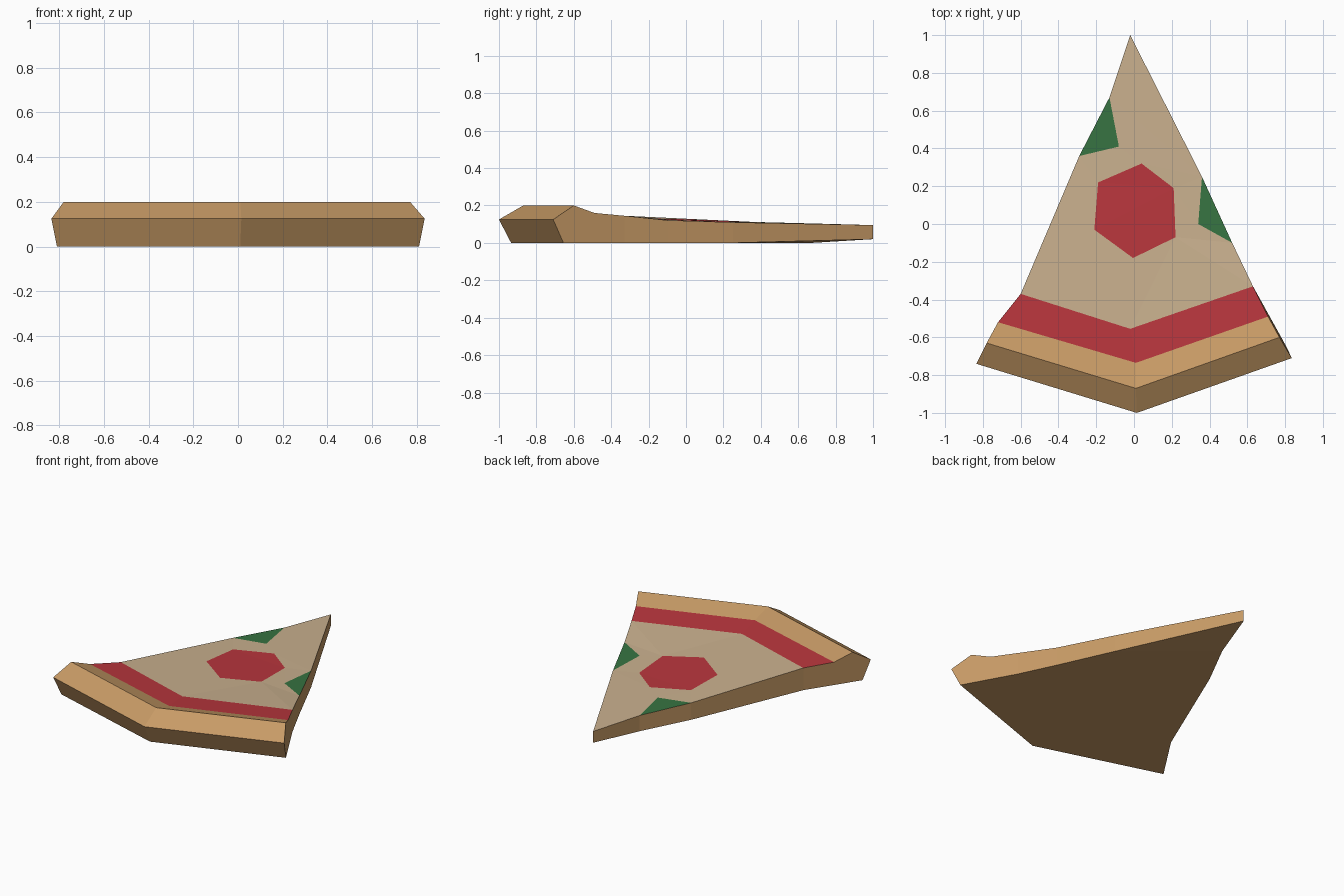
import bpy, bmesh
from mathutils import Vector
from mathutils.geometry import delaunay_2d_cdt

if "Cube" in bpy.data.objects:
    bpy.data.objects.remove(bpy.data.objects["Cube"])


def material(name, hex_rgb):
    lin = []
    for i in (0, 2, 4):
        c = int(hex_rgb[i:i + 2], 16) / 255
        lin.append(c / 12.92 if c < 0.04045 else ((c + 0.055) / 1.055) ** 2.4)
    m = bpy.data.materials.new(name)
    m.diffuse_color = (*lin, 1)
    m.use_nodes = True
    m.node_tree.nodes["Principled BSDF"].inputs["Base Color"].default_value = m.diffuse_color
    return m


CRUST = material("baked crust", "C89B66")
CHEESE = material("cheese", "C9B08E")
RED = material("tomato red", "B9363D")
GREEN = material("pepper green", "367341")


def make(name, faces, mats, index=None, facing=1):
    """Weld faces given as point lists; the broadest flat face points up (1) or down (-1)."""
    bm = bmesh.new()
    for i, pts in enumerate(faces):
        f = bm.faces.new([bm.verts.new(p) for p in pts])
        f.material_index = index[i] if index else 0
    bmesh.ops.remove_doubles(bm, verts=bm.verts, dist=1e-4)
    bmesh.ops.recalc_face_normals(bm, faces=bm.faces)
    bm.normal_update()
    flat = max(bm.faces, key=lambda f: abs(f.normal.z) * f.calc_area())
    if flat.normal.z * facing < 0:
        bmesh.ops.reverse_faces(bm, faces=bm.faces)
    me = bpy.data.meshes.new(name)
    bm.to_mesh(me)
    bm.free()
    for m in mats:
        me.materials.append(m)
    ob = bpy.data.objects.new(name, me)
    bpy.context.collection.objects.link(ob)
    return ob


def floor(p):
    return (p[0], p[1], 0)


# Crust cross-sections, bottom -> bulge -> ridge -> inner edge -> sauce edge
left = [(-.81, -.69, 0), (-.835, -.74, .125), (-.78, -.63, .2), (-.72, -.52, .16), (-.60, -.37, .147)]
mid = [(.01, -.935, 0), (.015, -1, .125), (.01, -.87, .2), (.01, -.735, .16), (-.02, -.555, .147)]
right = [(.81, -.655, 0), (.835, -.71, .125), (.77, -.60, .2), (.71, -.49, .16), (.63, -.33, .145)]

# Cut sides from the sauce edge to the tip
tip, tip_low = (-.02, 1, .095), (-.02, 1, .02)
left_side = [left[4], (-.29, .36, .112), (-.13, .67, .104)]
right_side = [right[4], (.52, -.10, .121), (.36, .25, .11)]

# Crust, cut sides and underside
base = []
for a, b in ((left, mid), (mid, right)):
    for i in range(3):
        base.append([a[i], b[i], b[i + 1], a[i + 1]])
for end, side in ((left, left_side), (right, right_side)):
    base.append(end + [floor(end[4])])
    for p, q in zip(side, side[1:]):
        base.append([p, q, floor(q), floor(p)])
    base.append([side[-1], tip, tip_low, floor(side[-1])])
base.append([left[0], mid[0], right[0]] + [floor(p) for p in right_side]
            + [floor(p) for p in reversed(left_side)])
base.append([floor(right_side[-1]), tip_low, floor(left_side[-1])])
make("crust_and_base", base, [CRUST], facing=-1)

# Sauce band inside the crust
make("sauce_band", [[a[3], b[3], b[4], a[4]] for a, b in ((left, mid), (mid, right))], [RED])

# Cheese top with pepperoni and pepper pieces cut into the surface
outline = [left[4], mid[4]] + right_side + [tip] + left_side[:0:-1]
pepperoni = [(.04, .32, .112), (-.19, .22, .116), (-.21, -.03, .127),
             (-.005, -.18, .13), (.22, -.07, .122), (.21, .19, .112)]
pepper_left = [left_side[1], (-.08, .41, .11), left_side[2]]
pepper_right = [right_side[1], right_side[2], (.34, 0, .118)]
regions = [outline, pepperoni, pepper_left, pepper_right]
points = list(dict.fromkeys(p for r in regions for p in r))
loops = [[points.index(p) for p in r] for r in regions]
co, _, tris, source, _, origin = delaunay_2d_cdt(
    [Vector(p[:2]) for p in points], [], loops, 1, 1e-5)
top = [[points[source[v][0]] for v in t] for t in tris]


def inside(tri, poly):
    """True when every corner of the triangle belongs to the region."""
    return all(p in poly for p in tri)


slots = [1 if inside(t, pepperoni) else 2 if inside(t, pepper_left) or inside(t, pepper_right) else 0
         for t in top]
make("cheese_top", top, [CHEESE, RED, GREEN], slots)
